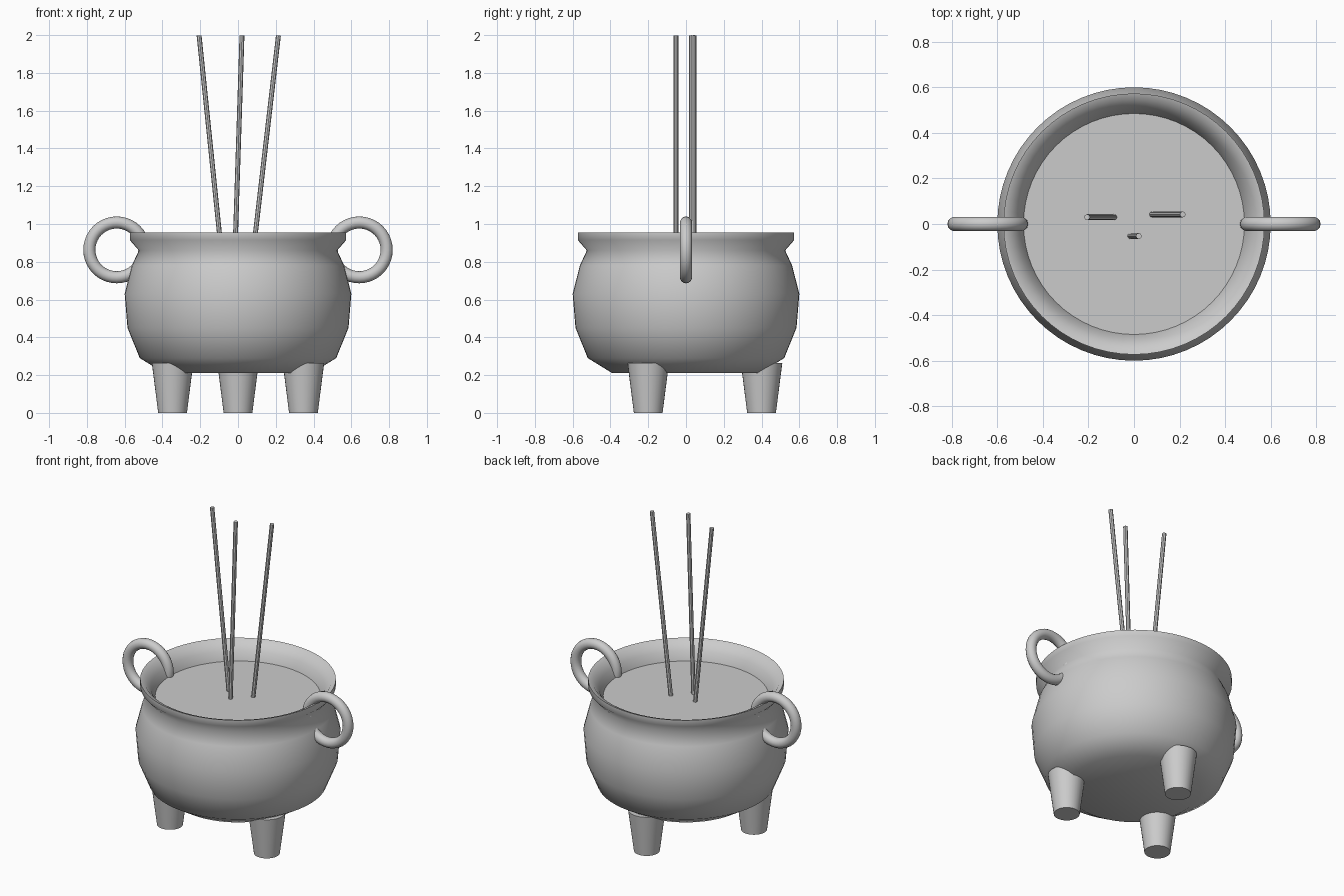
import bpy, bmesh, math
from mathutils import Vector

if "Cube" in bpy.data.objects:
    bpy.data.objects.remove(bpy.data.objects["Cube"])

grey = bpy.data.materials.new("plain grey")
grey.diffuse_color = (0.6, 0.6, 0.6, 1)
grey.use_nodes = True
grey.node_tree.nodes["Principled BSDF"].inputs["Base Color"].default_value = grey.diffuse_color


def finish(ob, name, angle=40):
    ob.name = name
    ob.data.name = name
    ob.data.materials.append(grey)
    bpy.ops.object.select_all(action='DESELECT')
    ob.select_set(True)
    bpy.context.view_layer.objects.active = ob
    bpy.ops.object.shade_smooth_by_angle(angle=math.radians(angle))


def lathe(name, profile, steps=64, angle=75):
    """Spin (radius, z) points around the z axis."""
    bm = bmesh.new()
    verts = [bm.verts.new((r, 0, z)) for r, z in profile]
    edges = [bm.edges.new(p) for p in zip(verts, verts[1:])]
    bmesh.ops.spin(bm, geom=verts + edges, cent=(0, 0, 0), axis=(0, 0, 1),
                   angle=math.tau, steps=steps)
    bmesh.ops.remove_doubles(bm, verts=bm.verts, dist=1e-4)
    bmesh.ops.recalc_face_normals(bm, faces=bm.faces)
    me = bpy.data.meshes.new(name)
    bm.to_mesh(me)
    bm.free()
    ob = bpy.data.objects.new(name, me)
    bpy.context.collection.objects.link(ob)
    finish(ob, name, angle)


# Round pot: base, belly, neck, flared rim and inner lip down to the ash
lathe("pot", [(0, 0.21), (0.39, 0.21), (0.52, 0.29), (0.585, 0.45),
              (0.60, 0.63), (0.562, 0.78), (0.525, 0.86), (0.573, 0.915),
              (0.573, 0.955), (0.545, 0.945), (0.51, 0.90), (0.485, 0.845),
              (0.48, 0.82), (0, 0.82)])

# Ash filling
bpy.ops.mesh.primitive_cylinder_add(vertices=64, radius=0.487, depth=0.02,
                                    location=(0, 0, 0.835))
finish(bpy.context.object, "ash")

# Three tapered legs, one at the back and two at the front
for i, deg in enumerate((90, 210, 330)):
    a = math.radians(deg)
    bpy.ops.mesh.primitive_cone_add(
        vertices=32, radius1=0.076, radius2=0.11, depth=0.265,
        location=(0.4 * math.cos(a), 0.4 * math.sin(a), 0.1325))
    finish(bpy.context.object, f"leg_{i + 1}")

# Ring handles on both sides
for side, x in (("left", -0.642), ("right", 0.642)):
    bpy.ops.mesh.primitive_torus_add(
        location=(x, 0, 0.863), rotation=(math.pi / 2, 0, 0),
        major_segments=40, minor_segments=14,
        major_radius=0.145, minor_radius=0.032)
    finish(bpy.context.object, f"{side}_handle", 60)

# Incense sticks leaning sideways out of the ash
sticks = [(-0.085, -0.206, 0.03), (-0.017, 0.021, -0.053), (0.077, 0.214, 0.042)]
for i, (x0, x1, y) in enumerate(sticks):
    lo, hi = Vector((x0, y, 0.82)), Vector((x1, y, 1.998))
    d = hi - lo
    bpy.ops.mesh.primitive_cylinder_add(
        vertices=8, radius=0.013, depth=d.length, location=(lo + hi) / 2,
        rotation=d.to_track_quat('Z', 'Y').to_euler())
    finish(bpy.context.object, f"incense_stick_{i + 1}", 30)
